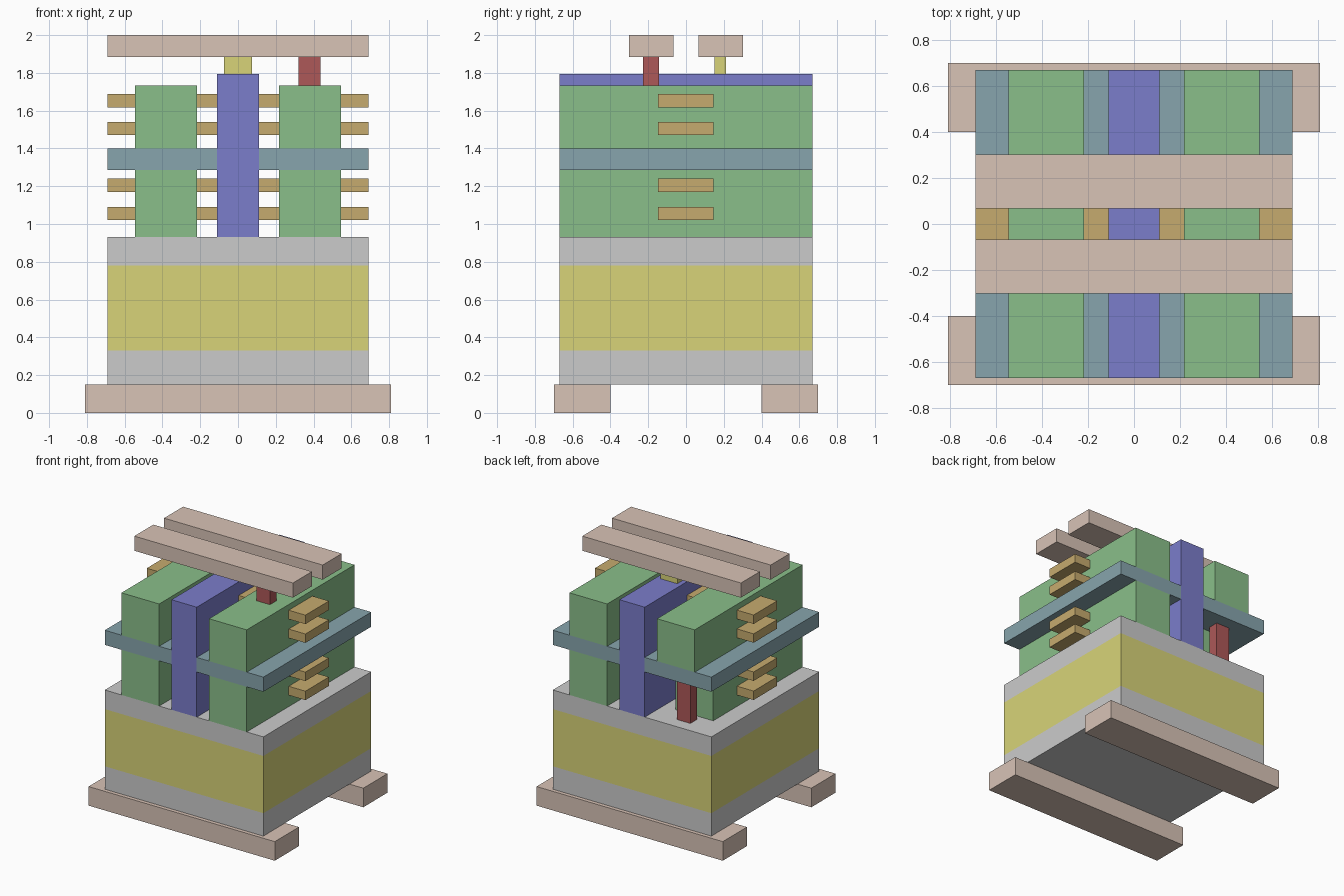
import bpy
import bmesh

if "Cube" in bpy.data.objects:
    bpy.data.objects.remove(bpy.data.objects["Cube"])


def material(name, r, g, b):
    m = bpy.data.materials.new(name)
    m.diffuse_color = (r, g, b, 1)
    m.use_nodes = True
    m.node_tree.nodes["Principled BSDF"].inputs["Base Color"].default_value = m.diffuse_color
    return m


GREEN = material("green", 0.254, 0.521, 0.254)
BLUE = material("blue", 0.198, 0.205, 0.597)
TEAL = material("teal", 0.242, 0.376, 0.418)
GOLD = material("gold", 0.565, 0.407, 0.156)
YELLOW = material("yellow", 0.687, 0.658, 0.188)
RED = material("red", 0.418, 0.098, 0.098)
TAN = material("tan", 0.687, 0.546, 0.468)


def box(name, xs, ys, zs, mat=None):
    """Box spanning the given (min, max) ranges."""
    bm = bmesh.new()
    bmesh.ops.create_cube(bm, size=1)
    for v in bm.verts:
        v.co = [r[0] if c < 0 else r[1] for c, r in zip(v.co, (xs, ys, zs))]
    me = bpy.data.meshes.new(name)
    bm.to_mesh(me)
    bm.free()
    if mat:
        me.materials.append(mat)
    ob = bpy.data.objects.new(name, me)
    bpy.context.collection.objects.link(ob)
    return ob


def span(side, a, b):
    """Range a..b mirrored to the given side."""
    return tuple(sorted((side * a, side * b)))


W, D = (-0.69, 0.69), (-0.67, 0.67)

# Main block with a coloured band
box("base_lower", W, D, (0.15, 0.33))
box("base_band", W, D, (0.33, 0.78), YELLOW)
box("base_upper", W, D, (0.78, 0.93))

# Feet and top rails, front and back
for side, end in ((-1, "front"), (1, "back")):
    box(end + "_foot", (-0.81, 0.81), span(side, 0.40, 0.70), (0, 0.15), TAN)
    box(end + "_top_rail", W, span(side, 0.067, 0.303), (1.885, 2.0), TAN)

# Central wall
box("central_wall", (-0.11, 0.11), D, (0.93, 1.795), BLUE)

# Side walls, split by the shelf; the lower left wall stops short at the back
for side, name in ((-1, "left"), (1, "right")):
    wall = span(side, 0.217, 0.545)
    back = 0.44 if side < 0 else 0.67
    box(name + "_wall_lower", wall, (-0.67, back), (0.93, 1.285), GREEN)
    box(name + "_wall_upper", wall, D, (1.40, 1.733), GREEN)
    box(name + "_shelf", span(side, 0.11, 0.69), D, (1.285, 1.40), TEAL)

# Cross bars through the walls
for i, z in enumerate((1.02, 1.17, 1.47, 1.618)):
    box(f"cross_bar_{i + 1}", W, (-0.148, 0.145), (z, z + 0.07), GOLD)

# Small posts
box("front_rail_post", (0.32, 0.437), (-0.227, -0.143), (1.733, 1.885), RED)
box("back_rail_post", (-0.073, 0.073), (0.152, 0.212), (1.795, 1.885), YELLOW)
box("shelf_post", (-0.437, -0.32), (0.485, 0.57), (0.93, 1.285), RED)
